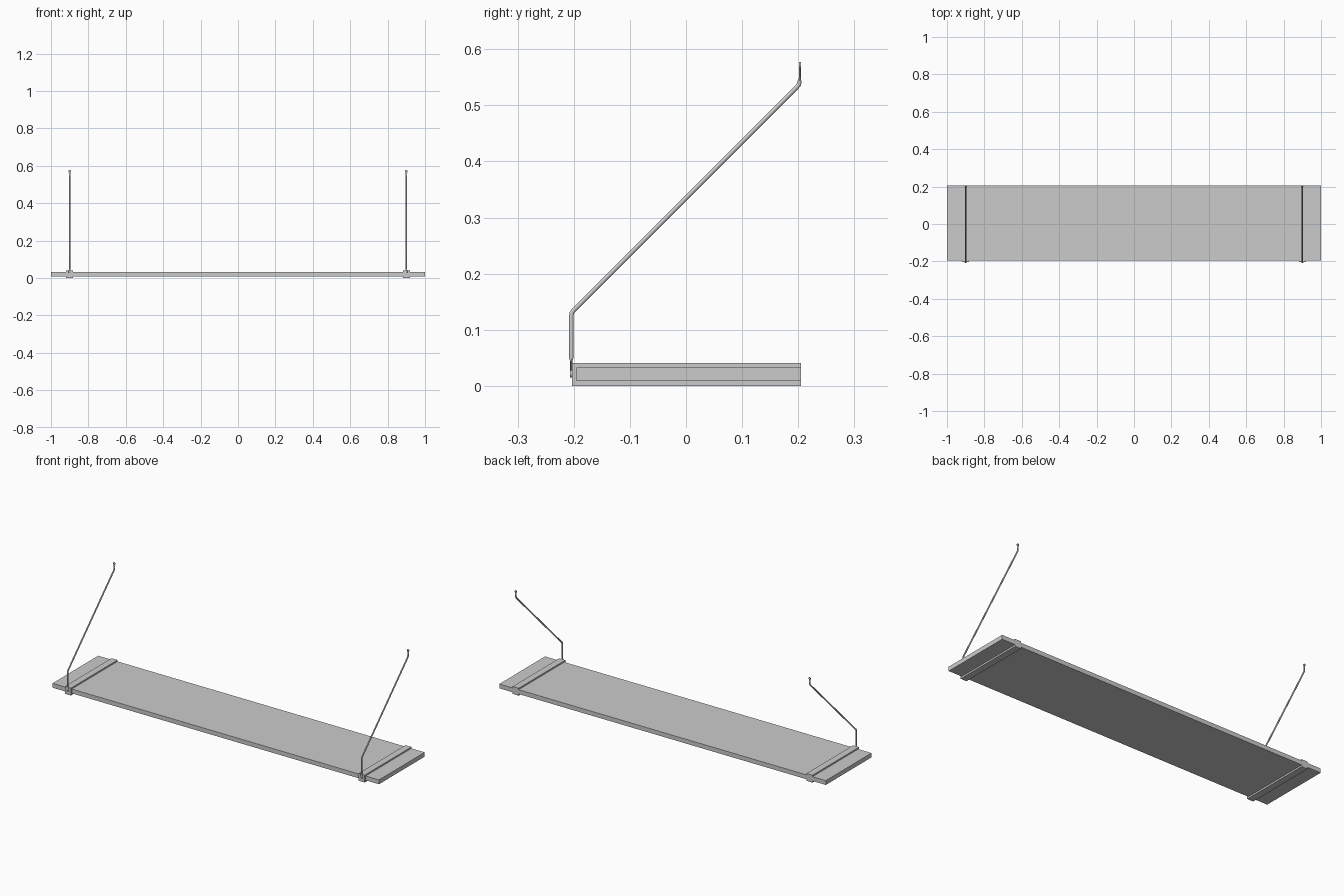
import bpy, bmesh, math
from mathutils import Vector

if "Cube" in bpy.data.objects:
    bpy.data.objects.remove(bpy.data.objects["Cube"])


def finish(name, bm, smooth=False):
    bmesh.ops.recalc_face_normals(bm, faces=bm.faces)
    me = bpy.data.meshes.new(name)
    bm.to_mesh(me)
    bm.free()
    ob = bpy.data.objects.new(name, me)
    bpy.context.collection.objects.link(ob)
    if smooth:
        bpy.ops.object.select_all(action='DESELECT')
        ob.select_set(True)
        bpy.context.view_layer.objects.active = ob
        bpy.ops.object.shade_smooth_by_angle(angle=math.radians(40))
    return ob


def extrude_profile(name, yz, x0, x1):
    """Extrude a closed y-z profile along x."""
    bm = bmesh.new()
    a = [bm.verts.new((x0, y, z)) for y, z in yz]
    b = [bm.verts.new((x1, y, z)) for y, z in yz]
    bm.faces.new(a)
    bm.faces.new(b)
    n = len(yz)
    for i in range(n):
        bm.faces.new((a[i], a[(i + 1) % n], b[(i + 1) % n], b[i]))
    return finish(name, bm)


def bridge(bm, a, b):
    n = len(a)
    for i in range(n):
        bm.faces.new((a[i], a[(i + 1) % n], b[(i + 1) % n], b[i]))


def sweep_rod(name, x, stations, sides=12):
    """Sweep an ellipse along y-z points; each station is (y, z, half width, half depth)."""
    bm = bmesh.new()
    pts = [Vector((x, s[0], s[1])) for s in stations]
    rings = []
    for i, (y, z, w, d) in enumerate(stations):
        t = (pts[min(i + 1, len(pts) - 1)] - pts[max(i - 1, 0)]).normalized()
        nrm = Vector((0, t.z, -t.y))
        rings.append([bm.verts.new(pts[i]
                      + Vector((w * math.cos(2 * math.pi * k / sides), 0, 0))
                      + nrm * d * math.sin(2 * math.pi * k / sides))
                      for k in range(sides)])
    for a, b in zip(rings, rings[1:]):
        bridge(bm, a, b)
    bm.faces.new(rings[0])
    bm.faces.new(rings[-1])
    return finish(name, bm, True)


def eyelet(name, x, y, z, outer=0.0065, inner=0.003, half=0.0018, sides=20):
    """Flat ring facing the front."""
    bm = bmesh.new()
    loops = [[bm.verts.new((x + r * math.cos(2 * math.pi * k / sides), y + h,
                            z + r * math.sin(2 * math.pi * k / sides)))
              for k in range(sides)]
             for r, h in ((outer, -half), (outer, half), (inner, half), (inner, -half))]
    for i in range(4):
        bridge(bm, loops[i], loops[(i + 1) % 4])
    return finish(name, bm, True)


# Shelf board
extrude_profile("shelf_board", [(-0.195, 0.009), (0.205, 0.009),
                                (0.205, 0.033), (-0.195, 0.033)], -1, 1)

# U-shaped clamp that wraps the board, open at the back
clamp = [(0.205, 0), (-0.203, 0), (-0.203, 0.041), (0.205, 0.041),
         (0.205, 0.033), (-0.195, 0.033), (-0.195, 0.009), (0.205, 0.009)]

# Bent hanger rod with flattened ends
R, F = 0.004, 0.0018
rod = [(-0.2045, 0.027, 0.005, F), (-0.2045, 0.043, 0.005, F), (-0.2045, 0.050, R, R),
       (-0.2045, 0.125, R, R), (-0.2035, 0.130, R, R), (-0.201, 0.134, R, R),
       (0.197, 0.532, R, R), (0.2005, 0.536, R, R), (0.202, 0.541, R, R),
       (0.203, 0.549, 0.0045, F), (0.203, 0.567, 0.005, F)]

for side, s in (("left", -1), ("right", 1)):
    x = 0.9 * s
    extrude_profile("clamp_" + side, clamp, x - 0.0185, x + 0.0185)
    sweep_rod("hanger_rod_" + side, x, rod)
    eyelet("lower_eyelet_" + side, x, -0.2045, 0.0215)
    eyelet("upper_eyelet_" + side, x, 0.203, 0.571)
